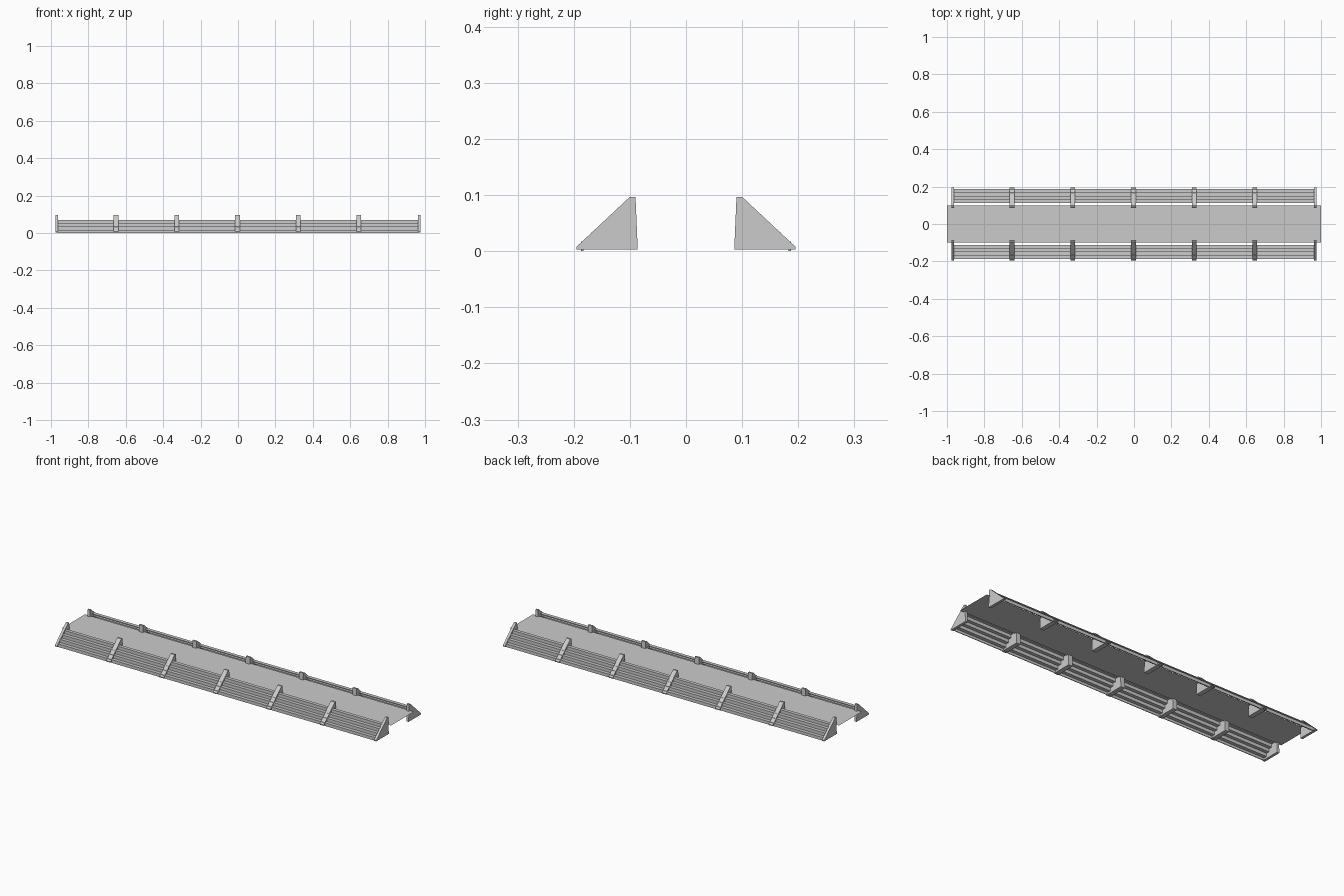
import bpy
import bmesh

cube = bpy.data.objects.get("Cube")
if cube:
    bpy.data.objects.remove(cube, do_unlink=True)

grey = bpy.data.materials.new("plain_grey")
grey.use_nodes = True
colour = (0.6, 0.6, 0.6, 1)
grey.diffuse_color = colour
grey.node_tree.nodes["Principled BSDF"].inputs["Base Color"].default_value = colour


def extrude_profile(name, profile, x0, x1, side):
    """Extrude a y-z outline along x; side mirrors it to front or back."""
    bm = bmesh.new()
    ends = [[bm.verts.new((x, side * y, z)) for y, z in profile] for x in (x0, x1)]
    bm.faces.new(ends[0])
    bm.faces.new(ends[1])
    n = len(profile)
    for i in range(n):
        j = (i + 1) % n
        bm.faces.new((ends[0][i], ends[0][j], ends[1][j], ends[1][i]))
    bmesh.ops.recalc_face_normals(bm, faces=bm.faces)
    return finish(name, bm)


def finish(name, bm):
    mesh = bpy.data.meshes.new(name)
    bm.to_mesh(mesh)
    bm.free()
    mesh.materials.append(grey)
    obj = bpy.data.objects.new(name, mesh)
    bpy.context.collection.objects.link(obj)
    return obj


# Flat deck sheet
bm = bmesh.new()
corners = [(-1, -0.1), (1, -0.1), (1, 0.1), (-1, 0.1)]
bm.faces.new([bm.verts.new((x, y, 0.06)) for x, y in corners])
finish("deck", bm)

# Stepped strip outline: outer surface up the flight, then back down underneath
STEPS, RISE, RUN, THICK, OUTER = 4, 0.0172, 0.019, 0.004, 0.187
upper, lower = [], []
for k in range(STEPS):
    y = OUTER - k * RUN
    upper += [(y, k * RISE), (y, (k + 1) * RISE)]
    lower += [(y - THICK, max(0, k * RISE - THICK)), (y - THICK, (k + 1) * RISE - THICK)]
back = OUTER - STEPS * RUN
upper.append((back, STEPS * RISE))
lower.append((back, STEPS * RISE - THICK))
stair = upper + lower[::-1]

# Triangular support outline
bracket = [(0.195, 0.003), (0.195, 0.008), (0.1, 0.097), (0.09, 0.097), (0.086, 0.003)]

for side, label in ((-1, "front"), (1, "back")):
    extrude_profile(label + "_steps", stair, -0.966, 0.966, side)
    for i in range(-3, 4):
        if abs(i) == 3:
            x, half = i / 3 * 0.97, 0.007
        else:
            x, half = i * 0.3245 - 0.003, 0.0125
        extrude_profile(f"{label}_bracket_{i + 4}", bracket, x - half, x + half, side)
